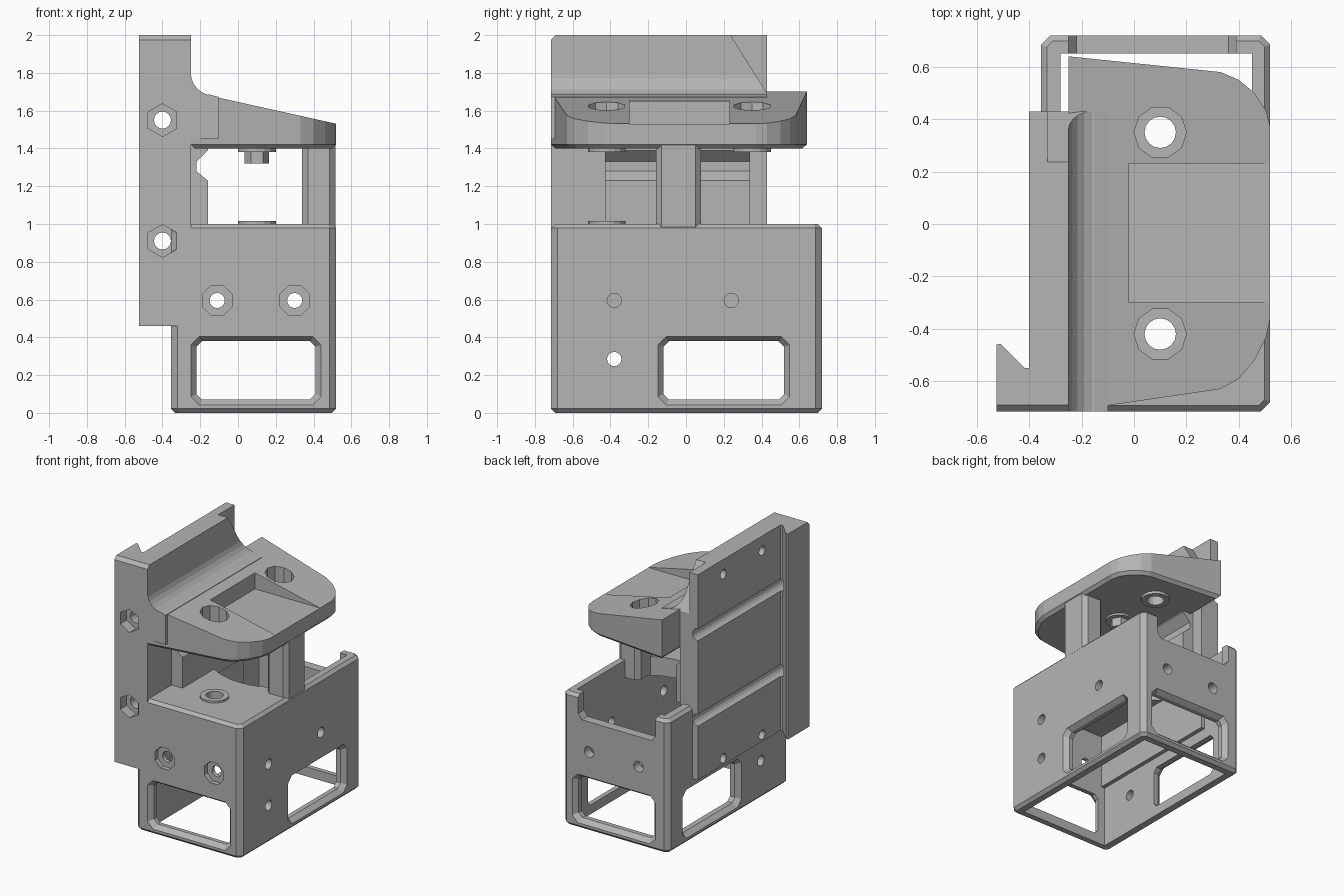
import bpy, bmesh, math

if "Cube" in bpy.data.objects:
    bpy.data.objects.remove(bpy.data.objects["Cube"], do_unlink=True)

GREY = (0.46, 0.46, 0.46, 1)
grey = bpy.data.materials.new("plain grey plastic")
grey.use_nodes = True
grey.diffuse_color = GREY
grey.node_tree.nodes["Principled BSDF"].inputs["Base Color"].default_value = GREY

PLACE = {"x": lambda a, b, h: (h, a, b),
         "y": lambda a, b, h: (a, h, b),
         "z": lambda a, b, h: (a, b, h)}


def prism(name, pts, axis, lo, hi, end_pts=None, chamfer=None):
    """Extrude a profile along an axis; end_pts tapers it, chamfer=(rule, width) bevels chosen edges."""
    bm = bmesh.new()
    a = [bm.verts.new(PLACE[axis](*p, lo)) for p in pts]
    b = [bm.verts.new(PLACE[axis](*p, hi)) for p in (end_pts or pts)]
    bm.faces.new(a)
    bm.faces.new(b)
    for i in range(len(a)):
        j = (i + 1) % len(a)
        bm.faces.new((a[i], a[j], b[j], b[i]))
    bmesh.ops.recalc_face_normals(bm, faces=bm.faces)
    if chamfer:
        edges = [e for e in bm.edges if chamfer[0](e)]
        bmesh.ops.bevel(bm, geom=edges, offset=chamfer[1], segments=1, affect="EDGES")
    mesh = bpy.data.meshes.new(name)
    bm.to_mesh(mesh)
    bm.free()
    mesh.materials.append(grey)
    obj = bpy.data.objects.new(name, mesh)
    bpy.context.collection.objects.link(obj)
    return obj


def combine(target, tool, operation="DIFFERENCE"):
    mod = target.modifiers.new("combine", "BOOLEAN")
    mod.operation, mod.solver, mod.object = operation, "EXACT", tool
    bpy.context.view_layer.objects.active = target
    bpy.ops.object.modifier_apply(modifier=mod.name)
    bpy.data.objects.remove(tool, do_unlink=True)


def cut(target, *args):
    combine(target, prism("cutter", *args))


def rect(a0, b0, a1, b1, c=0.0):
    """Rectangle, with corners clipped by c."""
    if c == 0:
        return [(a0, b0), (a1, b0), (a1, b1), (a0, b1)]
    return [(a0 + c, b0), (a1 - c, b0), (a1, b0 + c), (a1, b1 - c),
            (a1 - c, b1), (a0 + c, b1), (a0, b1 - c), (a0, b0 + c)]


def ngon(a, b, r, n=16, turn=0.0):
    return [(a + r * math.cos(turn + math.tau * i / n),
             b + r * math.sin(turn + math.tau * i / n)) for i in range(n)]


def flat_at(z):
    return lambda e: all(abs(v.co.z - z) < 1e-4 for v in e.verts)


AXLE_X, AXLE_Y, FRONT_Y = 0.10, 0.35, -0.42

# Lower box: open shell under a deck with a round clearance for the wheel
box = prism("lower_box", rect(-0.355, -0.715, 0.52, 0.72, 0.035), "z", 0, 1.0,
            None, (lambda e: flat_at(0)(e) or flat_at(1)(e), 0.022))
cut(box, rect(-0.28, -0.65, 0.45, 0.65), "z", -0.1, 0.86)
arc = [(min(0.45, max(-0.28, AXLE_X + 0.48 * math.cos(t))), AXLE_Y + 0.48 * math.sin(t))
       for t in (math.pi * (1 + i / 20) for i in range(21))]
cut(box, arc + [(0.45, 0.65), (-0.28, 0.65)], "z", 0.8, 1.1)
cut(box, [(-0.22, 0.82), (0.36, 0.82), (0.39, 0.86), (0.39, 1.1), (-0.25, 1.1), (-0.25, 0.86)],
    "y", 0.6, 0.8)

# Windows with sloped rims on all four walls
for axis, lo, hi, faces in (("y", -0.25, 0.44, (-0.715, 0.72)), ("x", -0.15, 0.55, (-0.355, 0.52))):
    outer = rect(lo, 0.04, hi, 0.405, 0.045)
    inner = rect(lo + 0.03, 0.07, hi - 0.03, 0.38, 0.03)
    cut(box, inner, axis, -1, 1)
    for f in faces:
        s = math.copysign(1, f)
        cut(box, outer, axis, f + 0.001 * s, f - 0.035 * s, inner)

# Screw holes in the box
for x in (-0.11, 0.30):
    cut(box, ngon(x, 0.595, 0.04), "y", -1, 1)
    cut(box, ngon(x, 0.595, 0.085, 8, math.pi / 8), "y", -0.8, -0.68)
for y, z in ((-0.38, 0.595), (0.24, 0.595), (-0.38, 0.285)):
    cut(box, ngon(y, z, 0.038), "x", -1 if z < 0.4 else 0.3, 1)

# Mounting plate with hooked lip along its front edge
plate = prism("mounting_plate",
              [(-0.25, -0.715), (-0.25, 0.43), (-0.40, 0.43), (-0.40, -0.55), (-0.417, -0.55),
               (-0.51, -0.457), (-0.525, -0.46), (-0.525, -0.715)], "z", 0.46, 2.0)
cut(plate, [(-0.715, 2.1), (-0.80, 2.1), (-0.80, 1.9), (-0.715, 1.975), (-0.69, 2.0)],
    "x", -0.6, -0.2)
for z in (1.55, 0.91):
    cut(plate, ngon(-0.40, z, 0.045), "y", -1, 1)
    cut(plate, ngon(-0.40, z, 0.087, 6, math.pi / 6), "y", -0.8, -0.64)
for y in (0.13, -0.33):
    for z in (1.89, 0.51):
        cut(plate, ngon(y, z, 0.035), "x", -0.5, -0.30)

# Fillet web blending the plate into the arm
web = [(-0.26, 1.45), (-0.10, 1.45), (-0.10, 1.672), (-0.15, 1.685)]
web += [(-0.13 + 0.12 * math.cos(t), 1.80 + 0.12 * math.sin(t))
        for t in (math.radians(255 - 15 * i) for i in range(6))]
combine(plate, prism("web", web + [(-0.26, 1.80)], "y", -0.715, 0.43), "UNION")
cut(plate, [(0.23, 2.01), (0.43, 1.69), (0.5, 1.69), (0.5, 2.01)], "x", -0.33, 0.1)

# Stepped block on the plate between deck and arm
prism("clearance_block", [(-0.27, 0.95), (-0.16, 0.95), (-0.16, 1.23), (-0.22, 1.28), (-0.22, 1.33),
                          (-0.16, 1.39), (-0.16, 1.42), (-0.27, 1.42)], "y", -0.43, 0.34)

# Upper arm: rounded plan with chamfered underside, trimmed by a sloping top
plan = [(-0.25, -0.715), (0.33, -0.63), (0.40, -0.59), (0.46, -0.52), (0.505, -0.43), (0.52, -0.36),
        (0.52, 0.37), (0.505, 0.43), (0.46, 0.50), (0.40, 0.55), (0.33, 0.58), (-0.25, 0.64)]
arm = prism("upper_arm", plan, "z", 1.4, 1.9, None, (flat_at(1.4), 0.022))
cut(arm, [(-0.4, 1.735), (0.6, 1.513), (0.6, 2), (-0.4, 2)], "y", -1, 1)
cut(arm, rect(-0.02, -0.30, 0.6, 0.23), "z", 1.53, 1.9)
for y in (FRONT_Y, AXLE_Y):
    combine(arm, prism("boss", ngon(AXLE_X, y, 0.10), "z", 1.38, 1.45), "UNION")
    cut(arm, ngon(AXLE_X, y, 0.10, 10), "z", 1.50, 1.9)
    cut(arm, ngon(AXLE_X, y, 0.06), "z", 1.3, 1.9)

# Raised ring and bore on the deck
ring = prism("deck_ring", ngon(AXLE_X, FRONT_Y, 0.10), "z", 0.95, 1.015)
for part in (ring, box):
    cut(part, ngon(AXLE_X, FRONT_Y, 0.06), "z", 0.8, 1.1)

# Pillar joining box and arm, and a small nut under the arm
prism("pillar", rect(0.34, -0.16, 0.515, 0.08, 0.03), "z", 0.87, 1.42)
prism("nut_collar", ngon(AXLE_X, -0.04, 0.095), "z", 1.385, 1.42)
prism("nut", ngon(AXLE_X, -0.04, 0.065, 6), "z", 1.32, 1.42)
